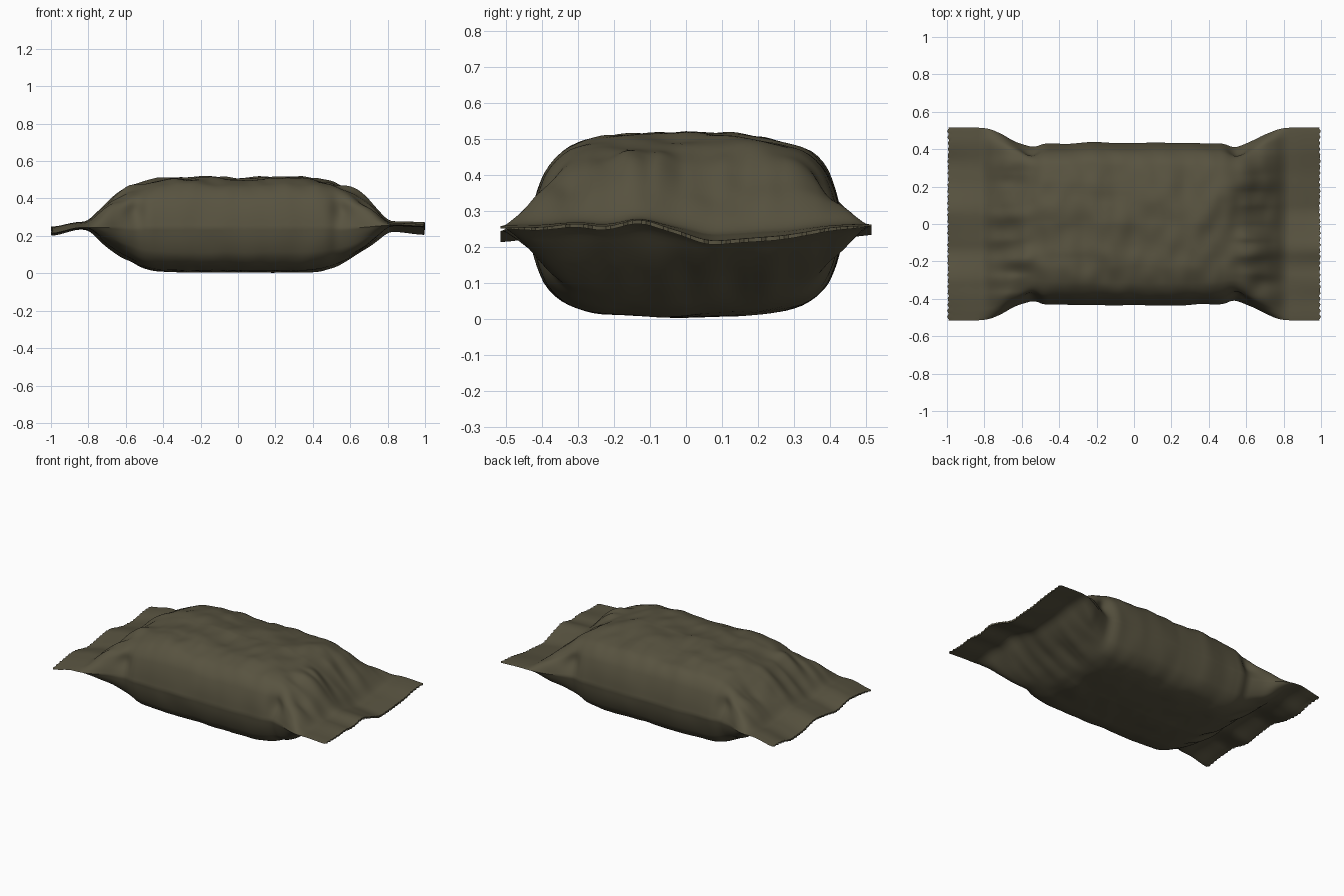
import bpy, bmesh, math
from mathutils import Vector, noise

if "Cube" in bpy.data.objects:
    bpy.data.objects.remove(bpy.data.objects["Cube"])

film = bpy.data.materials.new("olive_film")
film.diffuse_color = (0.097, 0.086, 0.051, 1)
film.use_nodes = True
film.node_tree.nodes["Principled BSDF"].inputs["Base Color"].default_value = film.diffuse_color

# Profiles against |x|: half width, height above seam, depth below seam
WIDTH = [(0, .432), (.2, .436), (.4, .431), (.48, .428), (.53, .408), (.58, .424),
         (.64, .445), (.70, .478), (.77, .508), (.82, .515), (1, .515)]
UP = [(0, .262), (.2, .274), (.4, .264), (.5, .247), (.6, .207), (.65, .170),
      (.7, .122), (.75, .068), (.8, .015), (.83, .006), (1, .006)]
DOWN = [(0, .239), (.35, .239), (.45, .230), (.52, .208), (.6, .165), (.65, .132),
        (.7, .098), (.75, .058), (.8, .010), (.83, .005), (1, .005)]
# Quarter cross-section, from the side ridge to the middle: y and z fractions
SIDE_Y = [(0, 1), (.15, .955), (.3, .845), (.5, .60), (1, 0)]
SIDE_Z = [(0, 0), (.15, .42), (.3, .78), (.5, .95), (1, 1)]
# Height of the rippled end seals against y
RIPPLE = {1: [(-.52, .008), (-.4, .005), (-.3, .018), (-.23, .004), (-.13, .030),
              (0, -.012), (.06, -.036), (.15, -.028), (.27, -.020), (.4, .005), (.52, .014)],
          -1: [(-.52, -.012), (-.4, .008), (-.28, .020), (-.15, -.012), (-.05, .006),
               (.08, .024), (.2, -.010), (.32, -.020), (.42, .005), (.52, .010)]}


def lerp(table, t):
    for (a, u), (b, v) in zip(table, table[1:]):
        if t <= b:
            k = max(0, (t - a) / (b - a))
            return u + (v - u) * k
    return table[-1][1]


def rounded(table, t, r):
    """Table value averaged over a small window, which softens its corners."""
    return sum(lerp(table, t + r * d) for d in (-1, -.5, 0, .5, 1)) / 5


def ramp(a, b, t):
    k = min(1, max(0, (t - a) / (b - a)))
    return k * k * (3 - 2 * k)


def wrinkle(x, y, z):
    return noise.noise(Vector((x, y, z)))


def point(x, i, ring):
    """One point of the pouch: a ridged pillow that flattens into the seals."""
    s, ax, quarter = (1 if x > 0 else -1), abs(x), ring // 4
    sy = 1 if i <= quarter or i > 3 * quarter else -1
    top = i <= 2 * quarter
    t = (quarter - abs(i % (2 * quarter) - quarter)) / quarter
    r = min(.08, t, 1 - t)
    fy, fz = rounded(SIDE_Y, t, r), rounded(SIDE_Z, t, r)
    puff = 1 - ramp(.66, .82, ax)
    w = rounded(WIDTH, ax, .02) + .007 * puff * wrinkle(x * 7, sy * 3, t * 3)
    # small folded pockets on the upper side walls
    if top:
        w -= .028 * math.exp(-((ax - .56) / .05) ** 2 - ((t - .14) / .09) ** 2)
    y = sy * w * fy
    h = rounded(UP if top else DOWN, ax, .02)
    zz = h * fz * (1 if top else -1)
    # pleats gathered towards the seals
    pleat = ramp(.48, .68, ax) * (.32 if top else .18)
    zz *= 1 + pleat * wrinkle(x * 2.5, y * 11, s * 7 + (3 if top else 9))
    # soft dents over the filled part
    zz += (.020 if top else .008) * puff * fz * wrinkle(x * 5 + 4, y * 6, 2 if top else 8)
    zz += (.008 if top else .003) * puff * fz * wrinkle(x * 13, y * 9, 5)
    # rippled seal plane, drooping at its outer edge
    k = ramp(.60, .84, ax)
    fold = rounded(RIPPLE[s], y, .03)
    droop = (.028 if s < 0 else .008) * ramp(.84, 1, ax)
    z = .243 + .009 * k + k * fold * (.75 + .25 * ramp(.8, 1, ax)) - droop
    # sawtooth cut edge
    if ax > .985:
        x -= s * (.010 * abs((y / .032) % 1 - .5) * 2 + .006 * abs(wrinkle(y * 6, s, 0)))
    return Vector((x, y, max(.002, z + zz)))


def loft(name, stations, ring=200):
    bm = bmesh.new()
    loops = [[bm.verts.new(point(x, i, ring)) for i in range(ring)] for x in stations]
    for a, b in zip(loops, loops[1:]):
        for i in range(ring):
            j = (i + 1) % ring
            bm.faces.new((a[i], a[j], b[j], b[i]))
    # close both ends with strips from top to bottom
    for loop in (loops[0], loops[-1]):
        for i in range(ring // 2):
            vs = [loop[i], loop[i + 1], loop[(ring - i - 1) % ring], loop[(ring - i) % ring]]
            vs = list(dict.fromkeys(vs))
            if len(vs) > 2:
                bm.faces.new(vs)
    bmesh.ops.recalc_face_normals(bm, faces=bm.faces)
    me = bpy.data.meshes.new(name)
    bm.to_mesh(me)
    bm.free()
    me.materials.append(film)
    ob = bpy.data.objects.new(name, me)
    bpy.context.collection.objects.link(ob)
    bpy.ops.object.select_all(action='DESELECT')
    ob.select_set(True)
    bpy.context.view_layer.objects.active = ob
    bpy.ops.object.shade_smooth_by_angle(angle=math.radians(35))


# Filled pouch and the two crimped end seals
loft("pouch_body", [-.83 + 1.66 * i / 130 for i in range(131)])
for side, name in ((-1, "left_seal"), (1, "right_seal")):
    xs = [.83 + .015 * i for i in range(11)] + [.99, 1.0]
    loft(name, [side * x for x in xs])
